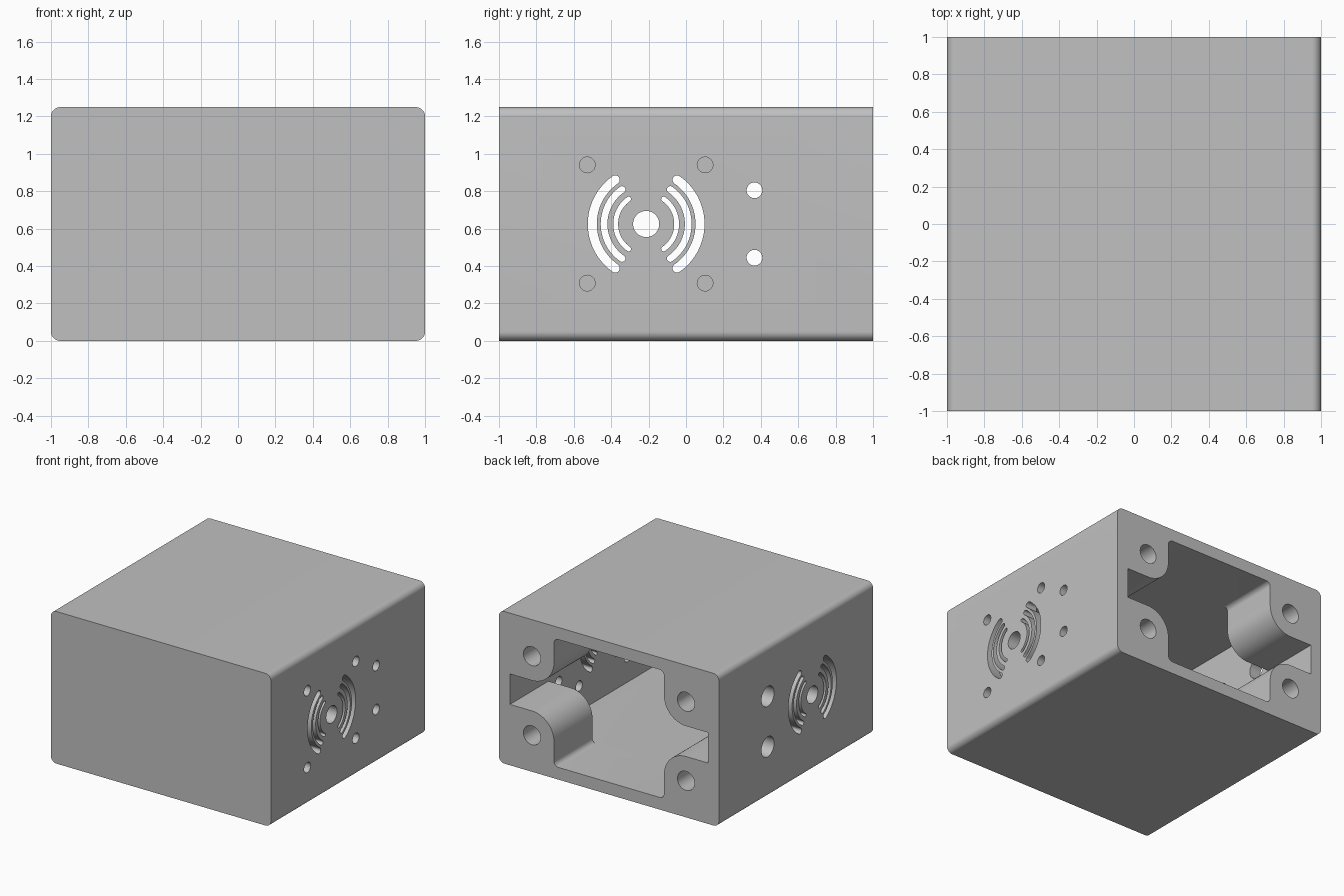
import bpy
import bmesh
from math import cos, sin, pi, radians
from mathutils import Vector

if "Cube" in bpy.data.objects:
    bpy.data.objects.remove(bpy.data.objects["Cube"], do_unlink=True)

HEIGHT = 1.25
MID = HEIGHT / 2
WALL = 0.1
BOSS_X, BOSS_Z, BOSS_R = 0.7, 0.325, 0.2   # boss centre, measured from the middle
BOSS_END = 0.5                             # inner end of the bosses


def arc(u, v, r, start, end, steps=12):
    """Points on an arc, angles in degrees."""
    angles = [radians(start + (end - start) * i / steps) for i in range(steps + 1)]
    return [(u + r * cos(a), v + r * sin(a)) for a in angles]


def circle(u, v, r, steps=40):
    return arc(u, v, r, 0, 360, steps)[:-1]


def rounded_box(w, h, r):
    pts = []
    for k, (su, sv) in enumerate([(1, 1), (-1, 1), (-1, -1), (1, -1)]):
        pts += arc(su * (w - r), sv * (h - r), r, 90 * k, 90 * k + 90)
    return pts


def slot(u, v, r, width, turn, spread=55):
    """Curved slot with round ends."""
    h = width / 2
    a, b = turn - spread, turn + spread
    pts = arc(u, v, r + h, a, b, 32)
    tip = (u + r * cos(radians(b)), v + r * sin(radians(b)))
    pts += arc(*tip, h, b, b + 180, 10)[1:-1]
    pts += arc(u, v, r - h, b, a, 32)
    tip = (u + r * cos(radians(a)), v + r * sin(radians(a)))
    pts += arc(*tip, h, a + 180, a + 360, 10)[1:-1]
    return pts


def solid(name, axis, prisms):
    """Extrude outlines (points, start, end) along x or y, heights from the middle."""
    bm = bmesh.new()
    for pts, start, end in prisms:
        def place(p, d):
            return Vector((d, p[0], p[1] + MID) if axis == "x" else (p[0], d, p[1] + MID))
        a = [bm.verts.new(place(p, start)) for p in pts]
        b = [bm.verts.new(place(p, end)) for p in pts]
        bm.faces.new(a)
        bm.faces.new(b[::-1])
        for i in range(len(pts)):
            j = (i + 1) % len(pts)
            bm.faces.new((a[j], a[i], b[i], b[j]))
    bmesh.ops.recalc_face_normals(bm, faces=bm.faces)
    mesh = bpy.data.meshes.new(name)
    bm.to_mesh(mesh)
    bm.free()
    obj = bpy.data.objects.new(name, mesh)
    bpy.context.collection.objects.link(obj)
    return obj


def cut(target, cutter):
    mod = target.modifiers.new(cutter.name, "BOOLEAN")
    mod.operation = "DIFFERENCE"
    mod.solver = "EXACT"
    mod.object = cutter
    bpy.context.view_layer.objects.active = target
    bpy.ops.object.modifier_apply(modifier=mod.name)
    bpy.data.objects.remove(cutter, do_unlink=True)


# Outer shell
body = solid("enclosure_body", "y", [(rounded_box(1, MID, 0.05), -1, 1)])

# Main chamber, closed at the front
cw, ch = 1 - WALL, MID - WALL
chamber = [(cw, ch), (-cw, ch), (-cw, -ch), (cw, -ch)]
cut(body, solid("chamber_cutter", "y", [(chamber, WALL - 1, BOSS_END)]))

# Back opening, leaving four rounded corner bosses
inner = BOSS_X - BOSS_R
f = 0.04
quarter = [(cw, BOSS_Z - BOSS_R)]
quarter += arc(BOSS_X, BOSS_Z, BOSS_R, 270, 180, 16)
quarter += arc(inner - f, ch - f, f, 0, 90, 6)
left = [(-u, v) for u, v in reversed(quarter)]
upper = quarter + left
opening = upper + [(u, -v) for u, v in reversed(upper)]
cut(body, solid("opening_cutter", "y", [(opening, BOSS_END - 0.05, 1.1)]))

# Screw holes in the bosses
screws = [(circle(su * BOSS_X, sv * BOSS_Z, 0.078), 0.6, 1.1)
          for su in (-1, 1) for sv in (-1, 1)]
cut(body, solid("boss_hole_cutter", "y", screws))

# Speaker grilles through both side walls
GRILLE_Y = -0.213
grille = [circle(GRILLE_Y, 0, 0.07)]
for r, width in [(0.288, 0.048), (0.225, 0.036), (0.163, 0.026)]:
    grille += [slot(GRILLE_Y, 0, r, width, turn) for turn in (0, 180)]
cut(body, solid("grille_cutter", "x", [(g, -1.1, 1.1) for g in grille]))

# Mounting holes and small ports on the left wall, large ports on the right wall
ports = []
for s in (-1, 1):
    for t in (-1, 1):
        ports.append((circle(GRILLE_Y + s * 0.315, t * 0.316, 0.042), 0.8, 1.1))
    ports.append((circle(0.366, s * 0.18, 0.042), 0.8, 1.1))
    ports.append((circle(0.366, s * 0.207, 0.082), -1.1, -0.8))
cut(body, solid("port_cutter", "x", ports))

# Material and shading
grey = bpy.data.materials.new("plain_grey")
grey.use_nodes = True
color = (0.53, 0.53, 0.53, 1)
grey.diffuse_color = color
grey.node_tree.nodes["Principled BSDF"].inputs["Base Color"].default_value = color
body.data.materials.clear()
body.data.materials.append(grey)

bpy.ops.object.select_all(action="DESELECT")
body.select_set(True)
bpy.context.view_layer.objects.active = body
bpy.ops.object.shade_smooth_by_angle(angle=radians(30))
